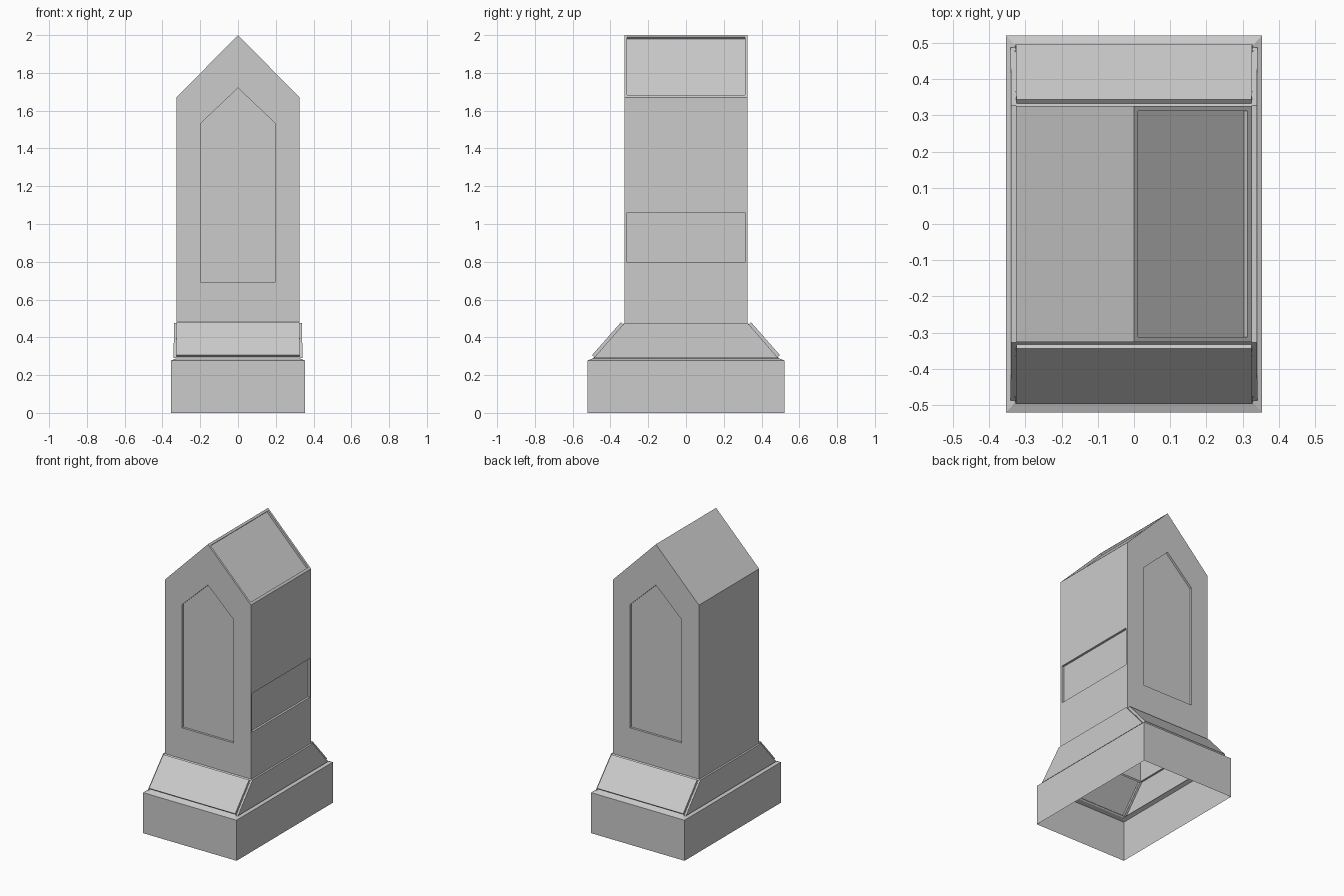
import bpy, bmesh
from mathutils import Vector

if "Cube" in bpy.data.objects:
    bpy.data.objects.remove(bpy.data.objects["Cube"])

DEPTH = 0.015


class Part:
    """A thin shell assembled from plain faces and faces with a stepped panel."""

    def __init__(self, name):
        self.name, self.bm = name, bmesh.new()

    def face(self, pts):
        self.bm.faces.new([self.bm.verts.new(p) for p in pts])

    def outward(self, pts):
        c = sum((Vector(p) for p in pts), Vector()) / len(pts)
        n = (Vector(pts[1]) - Vector(pts[0])).cross(Vector(pts[2]) - Vector(pts[1])).normalized()
        return n if n.dot(c - Vector((0, 0, c.z - 0.1))) > 0 else -n

    def panel(self, outer, inner, depth):
        # border around the panel, stepped walls, then the panel itself
        n = self.outward(outer)
        moved = [Vector(p) + n * depth for p in inner]
        for a, b in ((outer, inner), (inner, moved)):
            for i in range(len(a)):
                j = (i + 1) % len(a)
                self.face([a[i], a[j], b[j], b[i]])
        self.face(moved)

    def finish(self):
        bmesh.ops.remove_doubles(self.bm, verts=self.bm.verts, dist=0.0005)
        bmesh.ops.recalc_face_normals(self.bm, faces=self.bm.faces)
        # open shells: make sure the outside is the front
        test = max(self.bm.faces, key=lambda f: f.calc_center_median().x)
        if test.normal.x < 0:
            bmesh.ops.reverse_faces(self.bm, faces=self.bm.faces)
        me = bpy.data.meshes.new(self.name)
        self.bm.to_mesh(me)
        self.bm.free()
        bpy.context.collection.objects.link(bpy.data.objects.new(self.name, me))


def ring(x, y, z):
    return [(-x, -y, z), (x, -y, z), (x, y, z), (-x, y, z)]


def quads(part, a, b):
    for i in range(4):
        j = (i + 1) % 4
        part.face([a[i], a[j], b[j], b[i]])


# base block, hollow and open below, with a narrow sloping ledge on top
base = Part("base")
rings = [ring(0.354, 0.521, 0), ring(0.354, 0.521, 0.278), ring(0.328, 0.493, 0.288)]
for a, b in zip(rings, rings[1:]):
    quads(base, a, b)
base.finish()

# sloped plinth with a raised panel on every side
S, SPRING, FOOT = 0.326, 1.67, 0.478
plinth = Part("sloped_plinth")
for s in (-1, 1):
    plinth.panel(
        [(-0.328, s * 0.493, 0.288), (0.328, s * 0.493, 0.288), (S, s * S, FOOT), (-S, s * S, FOOT)],
        [(-0.3265, s * 0.486, 0.296), (0.3265, s * 0.486, 0.296),
         (0.325, s * 0.333, 0.470), (-0.325, s * 0.333, 0.470)], DEPTH)
    plinth.panel(
        [(s * 0.328, -0.493, 0.288), (s * 0.328, 0.493, 0.288), (s * S, S, FOOT), (s * S, -S, FOOT)],
        [(s * 0.328, -0.487, 0.291), (s * 0.328, 0.487, 0.291),
         (s * S, 0.327, 0.475), (s * S, -0.327, 0.475)], 0.013)
plinth.finish()

# gabled shaft
shaft = Part("gabled_shaft")
for s in (-1, 1):
    # pointed recess on front and back
    gable = [(-S, FOOT), (S, FOOT), (S, SPRING), (0, 2), (-S, SPRING)]
    niche = [(-0.195, 0.69), (0.195, 0.69), (0.195, 1.535), (0, 1.72), (-0.195, 1.535)]
    shaft.panel([(x, s * S, z) for x, z in gable], [(x, s * S, z) for x, z in niche], -DEPTH)

# right side and right roof slope have recessed panels, the left ones are plain
P = 0.312
shaft.panel([(S, -S, FOOT), (S, S, FOOT), (S, S, SPRING), (S, -S, SPRING)],
            [(S, -P, 0.795), (S, P, 0.795), (S, P, 1.06), (S, -P, 1.06)], -DEPTH)
lo, hi = (0.314, 2 - 0.314 * 0.33 / S), (0.011, 2 - 0.011 * 0.33 / S)
shaft.panel([(S, -S, SPRING), (S, S, SPRING), (0, S, 2), (0, -S, 2)],
            [(lo[0], -P, lo[1]), (lo[0], P, lo[1]), (hi[0], P, hi[1]), (hi[0], -P, hi[1])], -DEPTH)
shaft.face([(-S, -S, FOOT), (-S, S, FOOT), (-S, S, SPRING), (-S, -S, SPRING)])
shaft.face([(-S, -S, SPRING), (-S, S, SPRING), (0, S, 2), (0, -S, 2)])
shaft.finish()
